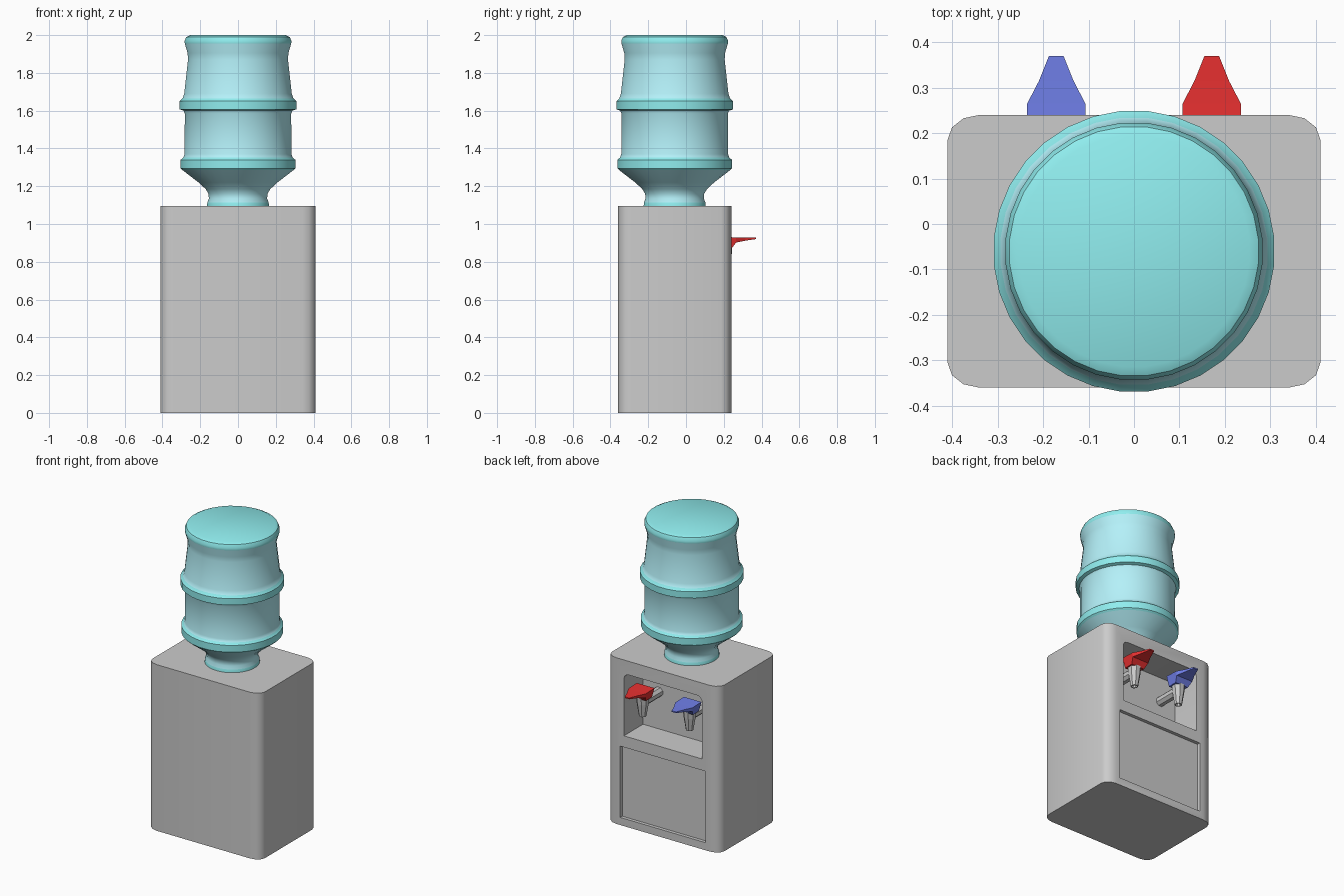
import bpy, bmesh
from math import sin, cos, pi, radians
from mathutils import Vector

if "Cube" in bpy.data.objects:
    bpy.data.objects.remove(bpy.data.objects["Cube"])


def material(name, rgb):
    m = bpy.data.materials.new(name)
    m.diffuse_color = (*rgb, 1)
    m.use_nodes = True
    m.node_tree.nodes["Principled BSDF"].inputs["Base Color"].default_value = m.diffuse_color
    return m


TEAL = material("teal", (0.28, 0.85, 0.86))
AQUA = material("aqua", (0.46, 0.88, 0.95))
RED = material("red", (0.80, 0.03, 0.03))
BLUE = material("blue", (0.16, 0.21, 0.80))


def loft(name, loops, mats=(), smooth=None, bands=None):
    """Bridge equal-length point loops into a closed, capped object."""
    bm = bmesh.new()
    rings = [[bm.verts.new(p) for p in loop] for loop in loops]
    n = len(rings[0])
    for k, (a, b) in enumerate(zip(rings, rings[1:])):
        for i in range(n):
            j = (i + 1) % n
            f = bm.faces.new((a[i], a[j], b[j], b[i]))
            f.material_index = bands[k] if bands else 0
    bm.faces.new(rings[0][::-1])
    bm.faces.new(rings[-1])
    bmesh.ops.recalc_face_normals(bm, faces=bm.faces)
    me = bpy.data.meshes.new(name)
    bm.to_mesh(me)
    bm.free()
    ob = bpy.data.objects.new(name, me)
    bpy.context.collection.objects.link(ob)
    for m in mats:
        me.materials.append(m)
    if smooth:
        shade(ob, smooth)
    return ob


def shade(ob, angle):
    bpy.ops.object.select_all(action='DESELECT')
    ob.select_set(True)
    bpy.context.view_layer.objects.active = ob
    bpy.ops.object.shade_smooth_by_angle(angle=radians(angle))


def circle(r, n, centre, axis='Z'):
    c = Vector(centre)
    pts = []
    for i in range(n):
        a = 2 * pi * (i + 0.5) / n
        u, v = r * cos(a), r * sin(a)
        pts.append(c + Vector((u, v, 0) if axis == 'Z' else (u, 0, v)))
    return pts


def cut(ob, cutter):
    cutter.hide_render = True
    mod = ob.modifiers.new("cut", 'BOOLEAN')
    mod.operation, mod.solver, mod.object = 'DIFFERENCE', 'EXACT', cutter
    bpy.context.view_layer.objects.active = ob
    bpy.ops.object.modifier_apply(modifier=mod.name)
    bpy.data.objects.remove(cutter)


# cabinet with rounded upright corners
outline = []
for q, (sx, sy) in enumerate([(1, 1), (-1, 1), (-1, -1), (1, -1)]):
    for k in range(4):
        a = q * pi / 2 + k * pi / 6
        outline.append((sx * 0.34 + 0.07 * cos(a), -0.06 + sy * 0.245 + 0.055 * sin(a)))
cabinet = loft("cabinet", [[(x, y, z) for x, y in outline] for z in (0, 1.095)])

# tap niche with rounded top corners, and shallow lower panel
niche = [(-0.285, 0.595), (0.285, 0.595)]
for s, start in ((1, 0), (-1, pi / 2)):
    for k in range(4):
        a = start + k * pi / 6
        niche.append((s * 0.25 + 0.035 * cos(a), 0.97 + 0.035 * sin(a)))
panel = [(-0.312, 0.05), (0.312, 0.05), (0.312, 0.52), (-0.312, 0.52)]
for name, shape, depth in (("niche_cutter", niche, 0.04), ("panel_cutter", panel, 0.218)):
    cut(cabinet, loft(name, [[(x, y, z) for x, z in shape] for y in (depth, 0.3)]))
shade(cabinet, 40)

# bottle: radius, height, colour of the band above (0 teal, 1 aqua)
profile = [
    (0.165, 1.095, 0), (0.163, 1.115, 1), (0.155, 1.135, 1), (0.157, 1.16, 1),
    (0.172, 1.185, 1), (0.21, 1.22, 1), (0.295, 1.285, 0), (0.305, 1.295, 0),
    (0.305, 1.34, 0), (0.29, 1.352, 1), (0.284, 1.37, 1), (0.283, 1.585, 1),
    (0.29, 1.60, 0), (0.31, 1.607, 0), (0.31, 1.65, 0), (0.295, 1.665, 1),
    (0.286, 1.69, 1), (0.266, 1.87, 1), (0.268, 1.905, 1), (0.283, 1.955, 0),
    (0.284, 1.97, 0), (0.275, 1.99, 0), (0.255, 2.0, 0),
]
loft("water_bottle", [circle(r, 32, (0, -0.06, z)) for r, z, _ in profile],
     (TEAL, AQUA), 35, [b for _, _, b in profile])

# taps: stem, faceted spout and coloured lever
# lever sections: y, top half width, top z, bottom half width, bottom z
lever = [
    (0.175, 0.064, 0.932, 0.045, 0.868), (0.24, 0.064, 0.930, 0.048, 0.868),
    (0.265, 0.064, 0.929, 0.060, 0.902), (0.315, 0.038, 0.928, 0.036, 0.912),
    (0.37, 0.016, 0.928, 0.016, 0.920),
]
for side, x, mat in (("hot", 0.171, RED), ("cold", -0.171, BLUE)):
    loft(side + "_tap_stem", [circle(0.032, 8, (x, y, 0.84), 'Y') for y in (0.035, 0.205)])
    loft(side + "_tap_spout", [circle(r, 8, (x, 0.207, z)) for r, z in
                               ((0.014, 0.765), (0.016, 0.745), (0.023, 0.745),
                                (0.037, 0.83), (0.041, 0.875))])
    loft(side + "_tap_lever", [[(x - b, y, zb), (x + b, y, zb), (x + t, y, zt), (x - t, y, zt)]
                               for y, t, zt, b, zb in lever], (mat,))
